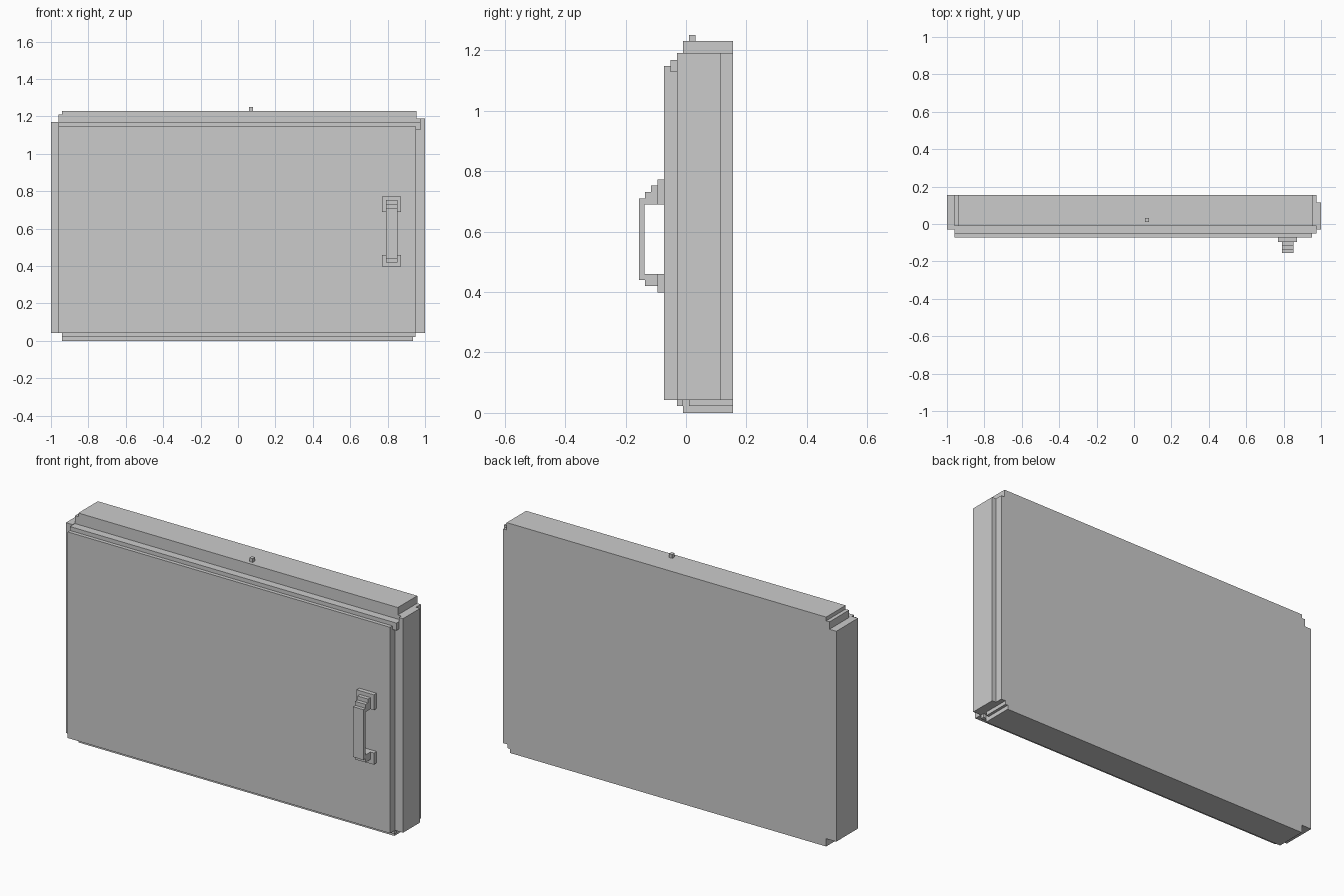
import bpy, bmesh

if "Cube" in bpy.data.objects:
    bpy.data.objects.remove(bpy.data.objects["Cube"])


def finish(name, bm):
    bmesh.ops.recalc_face_normals(bm, faces=bm.faces)
    mesh = bpy.data.meshes.new(name)
    bm.to_mesh(mesh)
    bm.free()
    obj = bpy.data.objects.new(name, mesh)
    bpy.context.collection.objects.link(obj)
    return obj


def box(name, x, y, z):
    """Box from (min, max) ranges on each axis."""
    bm = bmesh.new()
    bmesh.ops.create_cube(bm, size=1)
    for v in bm.verts:
        v.co = [r[0] if c < 0 else r[1] for c, r in zip(v.co, (x, y, z))]
    return finish(name, bm)


def extrude_x(name, profile, x0, x1):
    """Extrude a (y, z) outline between two x positions."""
    bm = bmesh.new()
    face = bm.faces.new([bm.verts.new((x0, y, z)) for y, z in profile])
    ext = bmesh.ops.extrude_face_region(bm, geom=[face])
    verts = [g for g in ext["geom"] if isinstance(g, bmesh.types.BMVert)]
    bmesh.ops.translate(bm, verts=verts, vec=(x1 - x0, 0, 0))
    return finish(name, bm)


BACK = 0.155

# Cabinet body with stepped top and bottom
box("body", (-0.96, 0.955), (-0.01, BACK), (0.042, 1.21))
box("top_rail", (-0.94, 0.955), (-0.01, BACK), (1.19, 1.23))
box("bottom_rail", (-0.94, 0.935), (-0.01, BACK), (0, 0.042))
box("bottom_step", (0.93, 0.95), (0.01, BACK), (0.022, 0.042))
box("bottom_lip", (-0.94, 0.95), (-0.03, -0.01), (0.022, 0.042))

# Side walls
box("left_side", (-1, -0.96), (-0.03, BACK), (0.042, 1.17))
box("right_side", (0.955, 0.976), (-0.01, BACK), (0.042, 1.19))
box("right_cover", (0.976, 1), (-0.03, 0.114), (0.042, 1.19))

# Door, backing and header trim
box("door_backing", (-0.96, 0.976), (-0.03, -0.01), (0.042, 1.168))
box("door_panel", (-0.96, 0.952), (-0.072, -0.03), (0.042, 1.147))
box("header_trim", (-0.96, 0.976), (-0.052, -0.03), (1.128, 1.168))

# Small peg on the top
box("top_peg", (0.06, 0.08), (0.01, 0.031), (1.23, 1.25))

# Stepped pull handle
for name, z in (("upper_handle_mount", (0.69, 0.772)),
                ("lower_handle_mount", (0.398, 0.46))):
    box(name, (0.77, 0.872), (-0.095, -0.072), z)
extrude_x("handle_grip", [
    (-0.095, 0.752), (-0.116, 0.752), (-0.116, 0.731), (-0.136, 0.731),
    (-0.136, 0.71), (-0.155, 0.71), (-0.155, 0.44), (-0.136, 0.44),
    (-0.136, 0.42), (-0.095, 0.42), (-0.095, 0.46), (-0.138, 0.46),
    (-0.138, 0.69), (-0.095, 0.69)], 0.79, 0.852)
